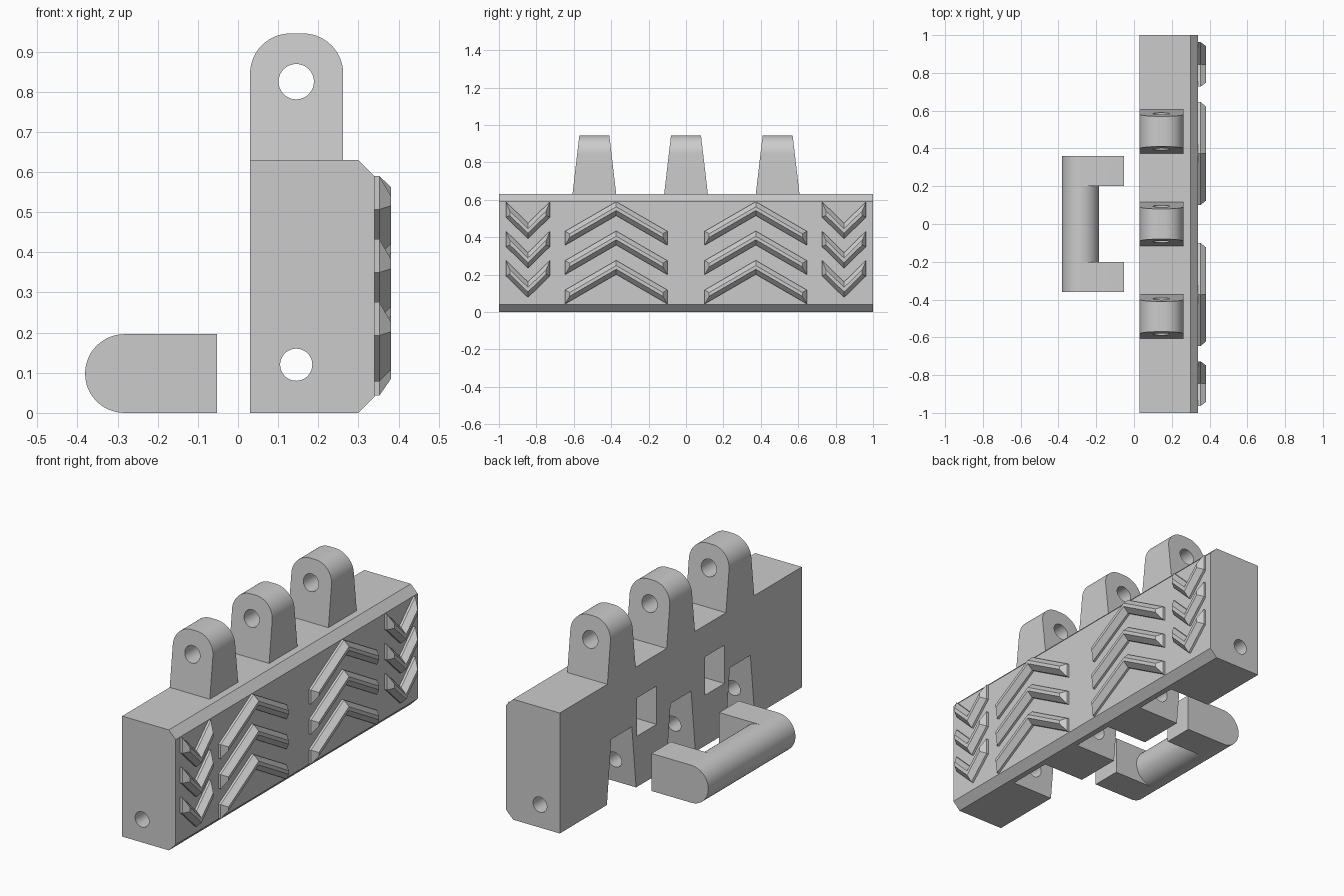
import bpy, bmesh, math
from mathutils import Vector

if "Cube" in bpy.data.objects:
    bpy.data.objects.remove(bpy.data.objects["Cube"])

steel = bpy.data.materials.new("plain_grey")
steel.diffuse_color = (0.6, 0.6, 0.6, 1)
steel.use_nodes = True
steel.node_tree.nodes["Principled BSDF"].inputs["Base Color"].default_value = steel.diffuse_color


def make(name, rings):
    """Solid lofted through equal-length rings of points, capped at both ends."""
    bm = bmesh.new()
    loops = [[bm.verts.new(p) for p in ring] for ring in rings]
    n = len(loops[0])
    for a, b in zip(loops, loops[1:]):
        for i in range(n):
            j = (i + 1) % n
            bm.faces.new((a[i], a[j], b[j], b[i]))
    bm.faces.new(loops[0][::-1])
    bm.faces.new(loops[-1])
    bmesh.ops.recalc_face_normals(bm, faces=bm.faces)
    me = bpy.data.meshes.new(name)
    bm.to_mesh(me)
    bm.free()
    me.materials.append(steel)
    ob = bpy.data.objects.new(name, me)
    bpy.context.collection.objects.link(ob)
    return ob


def along_y(name, profile, y0, y1):
    return make(name, [[(x, y, z) for x, z in profile] for y in (y0, y1)])


def box(name, x0, x1, y0, y1, z0, z1):
    return along_y(name, [(x0, z0), (x1, z0), (x1, z1), (x0, z1)], y0, y1)


def arc(cx, cz, r, a0, a1, n):
    return [(cx + r * math.cos(math.radians(a0 + (a1 - a0) * i / n)),
             cz + r * math.sin(math.radians(a0 + (a1 - a0) * i / n))) for i in range(n + 1)]


def rod(name, cx, cz, r, y0, y1):
    return along_y(name, arc(cx, cz, r, 0, 360, 48)[:-1], y0, y1)


def select(ob):
    bpy.ops.object.select_all(action='DESELECT')
    ob.select_set(True)
    bpy.context.view_layer.objects.active = ob


def boolean(ob, tool, op='DIFFERENCE'):
    select(ob)
    m = ob.modifiers.new("bool", 'BOOLEAN')
    m.operation, m.solver, m.object = op, 'EXACT', tool
    bpy.ops.object.modifier_apply(modifier=m.name)
    bpy.data.objects.remove(tool)


def smooth(ob):
    select(ob)
    bpy.ops.object.shade_smooth_by_angle(angle=math.radians(30))


def inset(poly, d):
    """Mitred inward offset of a counter-clockwise polygon."""
    out = []
    for i, p in enumerate(poly):
        p = Vector(p)
        e1 = (p - Vector(poly[i - 1])).normalized()
        e2 = (Vector(poly[(i + 1) % len(poly)]) - p).normalized()
        n1, n2 = Vector((-e1.y, e1.x)), Vector((-e2.y, e2.x))
        out.append(p + (n1 + n2) * d / (1 + n1.dot(n2)))
    return out


LUGS = (-0.49, 0, 0.49)
BACK, FRONT, TOP = 0.03, 0.34, 0.63

# Main block with chamfered outer edges
body = along_y("link_body", [(BACK, 0), (0.30, 0), (FRONT, 0.04), (FRONT, TOP - 0.04),
                             (0.30, TOP), (BACK, TOP)], -1, 1)

# Tapered notches that receive the lugs of the next link
for y in LUGS:
    rings = [[(x, y + sx * w, z) for x, sx in ((-0.1, -1), (0.27, -1), (0.27, 1), (-0.1, 1))]
             for z, w in ((-0.05, 0.126), (0.33, 0.085))]
    boolean(body, make("notch_cutter", rings))

# Sockets for the handle prongs
for s in (-1, 1):
    ya, yb = sorted((s * 0.20, s * 0.36))
    boolean(body, box("socket_cutter", -0.05, 0.17, ya, yb, 0.265, 0.465))

# Pin hole through the full length
boolean(body, rod("pin_cutter", 0.145, 0.12, 0.04, -1.1, 1.1))
smooth(body)

# Round-topped tapered lugs with pin holes
outline = ([(BACK, TOP), (0.262, TOP)] + arc(0.162, 0.845, 0.10, 0, 90, 14)
           + arc(0.13, 0.845, 0.10, 90, 180, 14))
for y in LUGS:
    lug = make("hinge_lug", [[(x, y + s * (0.117 - 0.037 * (z - TOP) / 0.315), z)
                              for x, z in outline] for s in (-1, 1)])
    boolean(lug, rod("pin_cutter", 0.145, 0.825, 0.044, y - 0.2, y + 0.2))
    smooth(lug)

# Raised bevelled chevron treads: wide ones point up, narrow ones point down
for cy, half, mid, side, thick, d in ((0.373, 0.273, 0.59, 0.432, 0.075, 0.024),
                                      (0.845, 0.118, 0.475, 0.59, 0.083, 0.021)):
    for s in (-1, 1):
        for k in range(3):
            c, o = s * cy, -0.157 * k
            poly = [(c - half, side - thick + o), (c, mid - thick + o),
                    (c + half, side - thick + o), (c + half, side + o),
                    (c, mid + o), (c - half, side + o)]
            top = inset(poly, d)
            make("tread_chevron", [[(x, p[0], p[1]) for p in q]
                                   for x, q in ((FRONT, poly), (0.352, poly), (0.381, top))])

# Separate U-shaped handle: round bar with two round-ended prongs
R = 0.098
handle = rod("handle", -0.283, R, R, -0.3, 0.3)
for s in (-1, 1):
    ya, yb = sorted((s * 0.20, s * 0.36))
    prong = along_y("prong", arc(-0.283, R, R, 90, 270, 24) + [(-0.052, 0), (-0.052, 2 * R)],
                    ya, yb)
    boolean(handle, prong, 'UNION')
smooth(handle)
